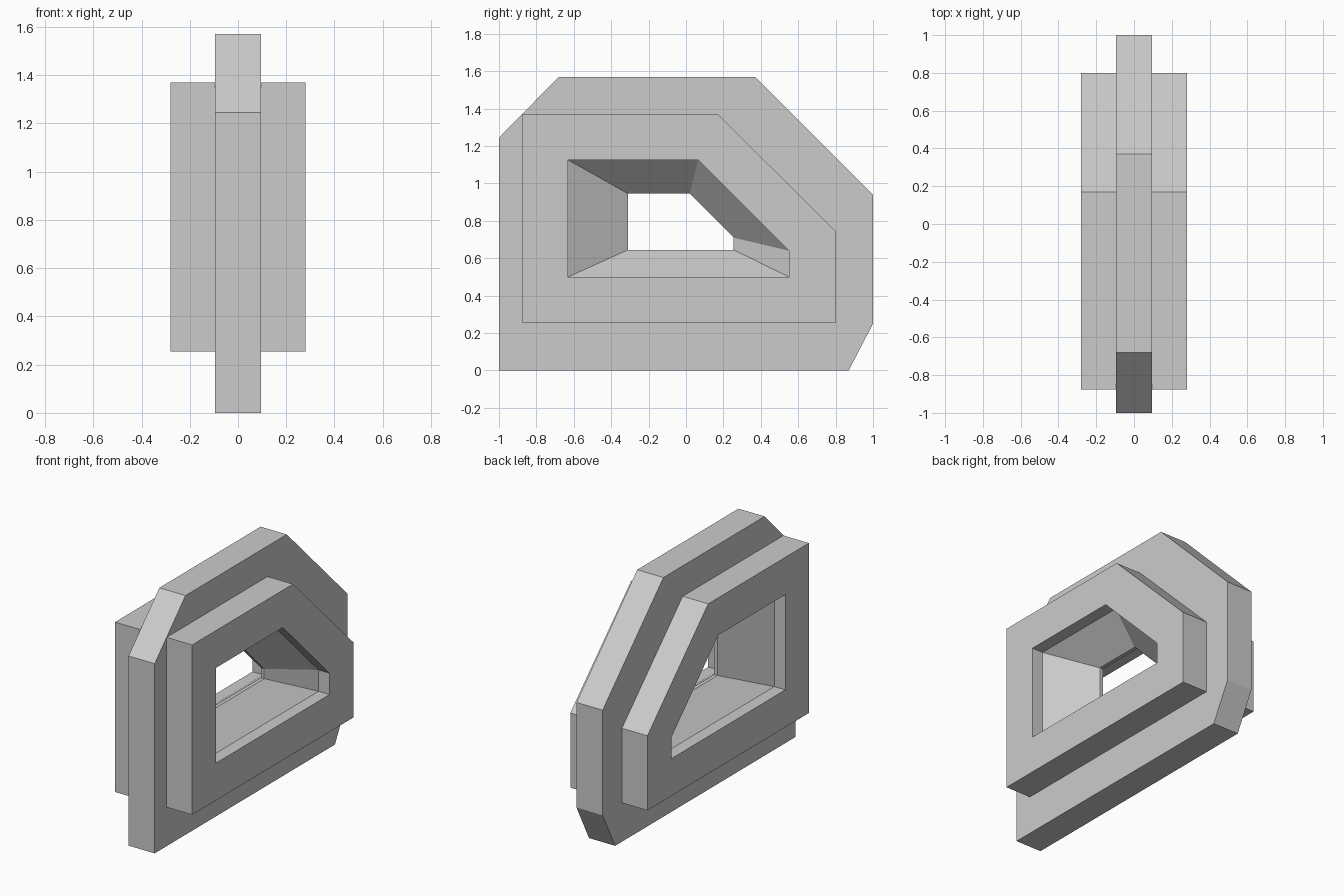
import bpy, bmesh

if "Cube" in bpy.data.objects:
    bpy.data.objects.remove(bpy.data.objects["Cube"])

# Side profiles as (y, z)
PLATE = [(-1, 0), (.87, 0), (1, .25), (1, .94), (.37, 1.57), (-.68, 1.57), (-1, 1.245)]
FRAME = [(-.875, .255), (.8, .255), (.8, .745), (.17, 1.37), (-.875, 1.37)]
MOUTH = [(-.63, .5), (.55, .5), (.55, .64), (.065, 1.125), (-.63, 1.125)]
THROAT = [(-.31, .645), (.255, .645), (.255, .71), (.02, .945), (-.31, .945)]

# Five-point rings reuse two corners so that they pair with the plate's seven
CORNERS = [0, 1, 1, 2, 3, 4, 4]

bm = bmesh.new()


def ring(profile, x):
    verts = [bm.verts.new((x, y, z)) for y, z in profile]
    return verts if len(verts) == 7 else [verts[i] for i in CORNERS]


def bridge(a, b):
    for i in range(7):
        j = (i + 1) % 7
        face = list(dict.fromkeys((a[i], a[j], b[j], b[i])))
        if len(face) > 2:
            bm.faces.new(face)


# Half of the section, from plate rim to tunnel throat
steps = [(PLATE, .095), (FRAME, .095), (FRAME, .28),
         (MOUTH, .28), (MOUTH, .2), (THROAT, .012)]
right = [ring(p, x) for p, x in steps]
left = [ring(p, -x) for p, x in reversed(steps)]

# Run around the closed cross-section: right side, throat, left side, rim
loop = right + left
for k in range(len(loop)):
    bridge(loop[k], loop[(k + 1) % len(loop)])

bmesh.ops.recalc_face_normals(bm, faces=bm.faces[:])
mesh = bpy.data.meshes.new("stepped_window_block")
bm.to_mesh(mesh)
bm.free()
block = bpy.data.objects.new("stepped_window_block", mesh)
bpy.context.collection.objects.link(block)
